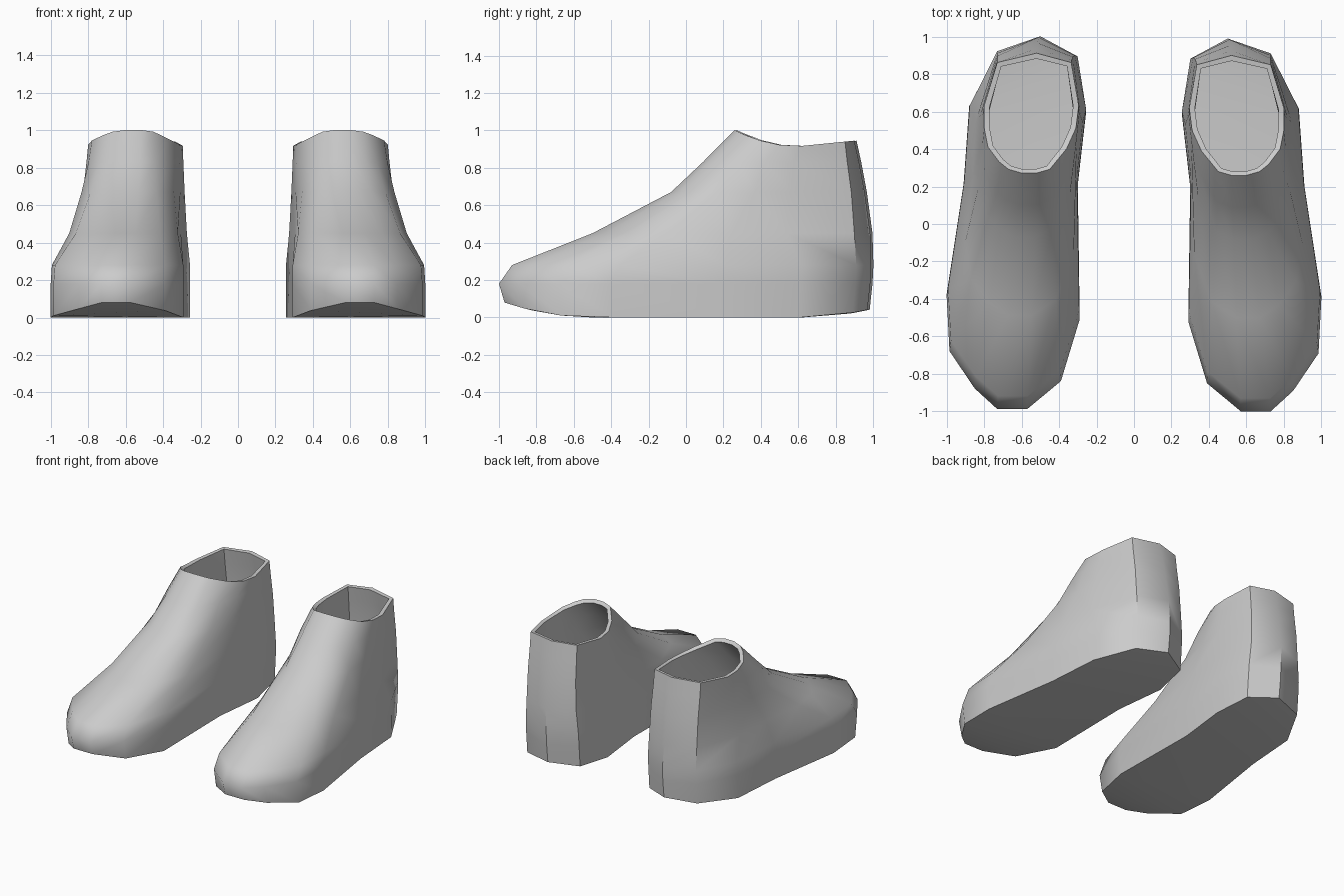
import bpy
import bmesh
import math

cube = bpy.data.objects.get("Cube")
if cube:
    bpy.data.objects.remove(cube, do_unlink=True)

# Plain grey material
grey = bpy.data.materials.new("plain grey")
grey.use_nodes = True
colour = (0.6, 0.6, 0.6, 1)
grey.diffuse_color = colour
bsdf = grey.node_tree.nodes["Principled BSDF"]
bsdf.inputs["Base Color"].default_value = colour

# Foot outline and collar outline, both from the toe round the inner side
FOOT = [(.57, -1), (.39, -.85), (.29, -.52), (.30, .2), (.255, .6), (.30, .88), (.5, .99),
        (.73, .91), (.88, .62), (.91, .2), (1, -.4), (.985, -.69), (.85, -.89), (.73, -1)]
COLLAR = [(.52, .26), (.45, .28), (.36, .39), (.31, .5), (.295, .62), (.335, .85), (.52, .9),
          (.73, .85), (.8, .62), (.8, .5), (.78, .4), (.72, .32), (.67, .28), (.6, .26)]
COUNT = len(FOOT)

# Layers: height, front y, back y, blend from foot to collar
LAYERS = [(None, -.97, .97, 0), (.18, -1, .985, 0), (.28, -.93, .99, .03),
          (.45, -.5, .985, .45), (.67, -.08, .955, .75), (.83, .09, .925, .92),
          (None, .26, .9, 1)]


def mix(a, b, t):
    return a + (b - a) * t


def along(outline, i):
    ys = [p[1] for p in outline]
    return (ys[i] - min(ys)) / (max(ys) - min(ys))


def sole_height(y):
    return .36 * max(0, -.5 - y) ** 2 + .3 * max(0, y - .6) ** 2


def collar_height(y):
    return .915 + .75 * max(0, .6 - y) ** 2 + .1 * max(0, y - .6)


def make_shoe(name, side, shift):
    bm = bmesh.new()
    rings = []
    for z, front, back, blend in LAYERS:
        ring = []
        for i in range(COUNT):
            x = mix(FOOT[i][0], COLLAR[i][0], blend)
            y = mix(front, back, mix(along(FOOT, i), along(COLLAR, i), blend))
            h = z
            if z is None:
                h = collar_height(y) if blend else sole_height(y)
            ring.append(bm.verts.new((side * x, y + shift, h)))
        rings.append(ring)

    # Upper
    for low, high in zip(rings, rings[1:]):
        for i in range(COUNT):
            j = (i + 1) % COUNT
            bm.faces.new((low[i], low[j], high[j], high[i]))

    # Sole, in strips across the foot
    sole = rings[0]
    for i in range(COUNT // 2 - 1):
        bm.faces.new((sole[i], sole[i + 1], sole[COUNT - 2 - i], sole[COUNT - 1 - i]))
    bmesh.ops.recalc_face_normals(bm, faces=bm.faces)

    mesh = bpy.data.meshes.new(name)
    bm.to_mesh(mesh)
    bm.free()
    mesh.materials.append(grey)
    shoe = bpy.data.objects.new(name, mesh)
    bpy.context.collection.objects.link(shoe)

    # Hollow inside with a thin rim
    wall = shoe.modifiers.new("wall", 'SOLIDIFY')
    wall.thickness = .03
    wall.offset = -1
    bpy.ops.object.select_all(action='DESELECT')
    shoe.select_set(True)
    bpy.context.view_layer.objects.active = shoe
    bpy.ops.object.modifier_apply(modifier=wall.name)
    bpy.ops.object.shade_smooth_by_angle(angle=math.radians(45))


make_shoe("left_shoe", 1, 0)
make_shoe("right_shoe", -1, .012)
